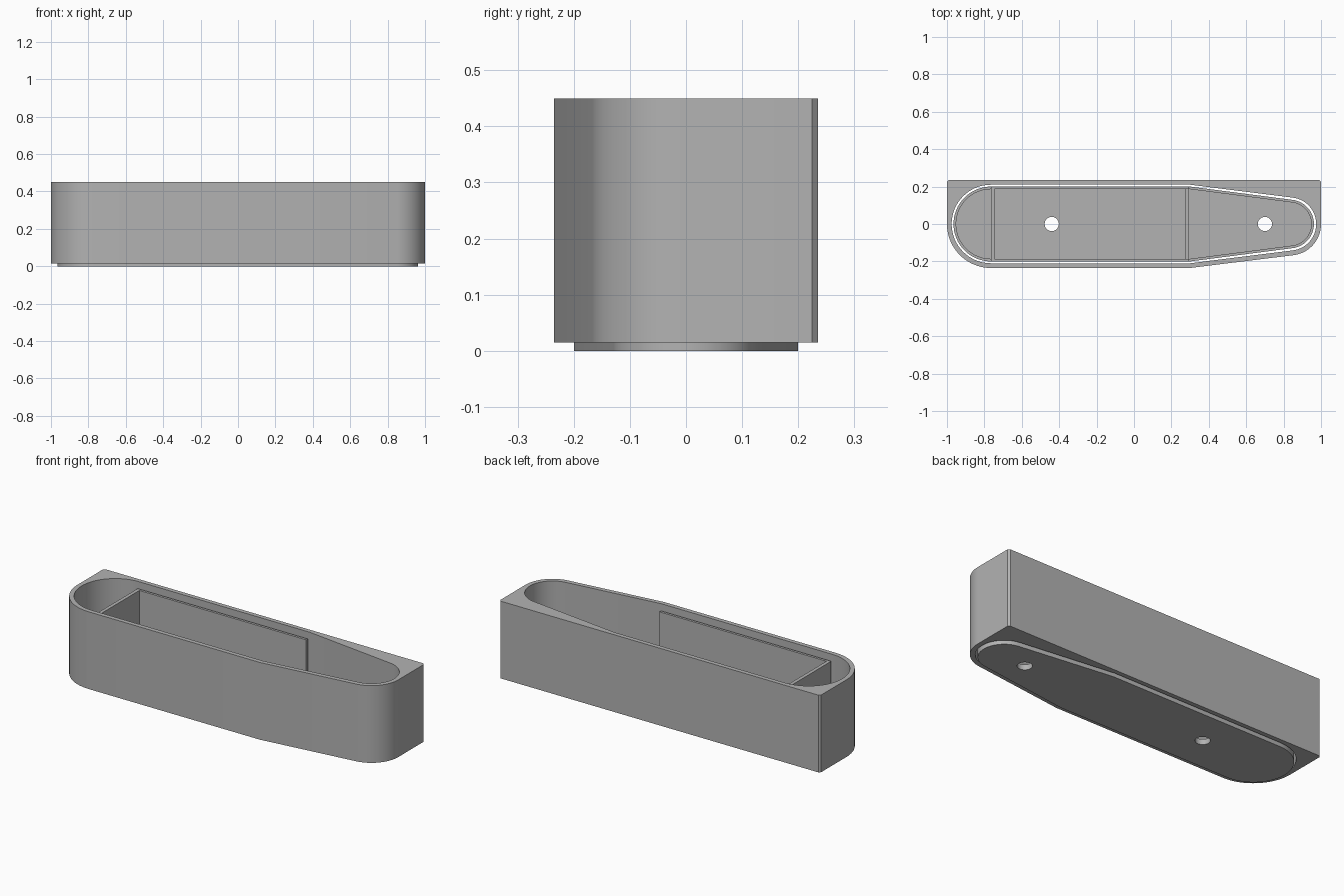
import bpy, bmesh, math

cube = bpy.data.objects.get("Cube")
if cube:
    bpy.data.objects.remove(cube, do_unlink=True)

grey = bpy.data.materials.new("plain_grey")
grey.use_nodes = True
colour = (0.45, 0.45, 0.45, 1)
grey.diffuse_color = colour
grey.node_tree.nodes["Principled BSDF"].inputs["Base Color"].default_value = colour

LEFT_X, BREAK_X, RIGHT_X = -0.765, 0.3, 0.832


def arc(cx, cy, r, start, end, steps=32):
    angles = [math.radians(start + (end - start) * i / steps) for i in range(steps + 1)]
    return [(cx + r * math.cos(a), cy + r * math.sin(a)) for a in angles]


def tapered_slot(left_r, right_r):
    """Outline with a wide round end, straight sides and a tapered round end."""
    return (arc(LEFT_X, 0, left_r, 90, 270) + [(BREAK_X, -left_r)]
            + arc(RIGHT_X, 0, right_r, -83, 83) + [(BREAK_X, left_r)])


def rectangle(x0, x1, y0, y1):
    return [(x0, y0), (x1, y0), (x1, y1), (x0, y1)]


def prism(name, outlines, z0, z1):
    """Extrude the first outline, with the others as holes."""
    bm = bmesh.new()
    for outline in outlines:
        verts = [bm.verts.new((x, y, z0)) for x, y in outline]
        for i, v in enumerate(verts):
            bm.edges.new((verts[i - 1], v))
    bmesh.ops.triangle_fill(bm, edges=bm.edges[:], use_beauty=True)
    top = bmesh.ops.extrude_face_region(bm, geom=bm.faces[:], use_keep_orig=True)["geom"]
    moved = [g for g in top if isinstance(g, bmesh.types.BMVert)]
    bmesh.ops.translate(bm, verts=moved, vec=(0, 0, z1 - z0))
    bmesh.ops.recalc_face_normals(bm, faces=bm.faces[:])
    mesh = bpy.data.meshes.new(name)
    bm.to_mesh(mesh)
    bm.free()
    mesh.materials.append(grey)
    obj = bpy.data.objects.new(name, mesh)
    bpy.context.collection.objects.link(obj)
    bpy.ops.object.select_all(action="DESELECT")
    obj.select_set(True)
    bpy.context.view_layer.objects.active = obj
    bpy.ops.object.shade_smooth_by_angle(angle=math.radians(30))
    return obj


# Outer shell: flat back, rounded front corners, open through the middle
shell_outline = ([(0.99, 0.235), (-0.99, 0.235), (-1, 0.225)]
                 + arc(LEFT_X, 0, 0.235, 180, 270) + [(BREAK_X, -0.235)]
                 + arc(RIGHT_X, 0, 0.168, -83, 0) + [(1, 0.225)])
prism("outer_shell", [shell_outline, tapered_slot(0.21, 0.142)], 0.015, 0.45)

# Loose insert: floor with two screw holes and a low rim
insert = tapered_slot(0.2, 0.13)
screw_holes = [arc(x, 0, 0.038, 0, 345, 23) for x in (-0.44, 0.7)]
prism("insert_floor", [insert] + screw_holes, 0, 0.03)
prism("insert_rim", [insert, tapered_slot(0.186, 0.116)], 0.03, 0.05)

# Compartment walls standing on the insert
for name, side in (("back_wall", 1), ("front_wall", -1)):
    y0, y1 = sorted((side * 0.186, side * 0.2))
    prism(name, [rectangle(LEFT_X, 0.295, y0, y1)], 0.05, 0.415)
prism("tall_partition", [rectangle(LEFT_X, -0.745, -0.186, 0.186)], 0.03, 0.415)
prism("low_partition", [rectangle(0.275, 0.295, -0.186, 0.186)], 0.03, 0.05)
